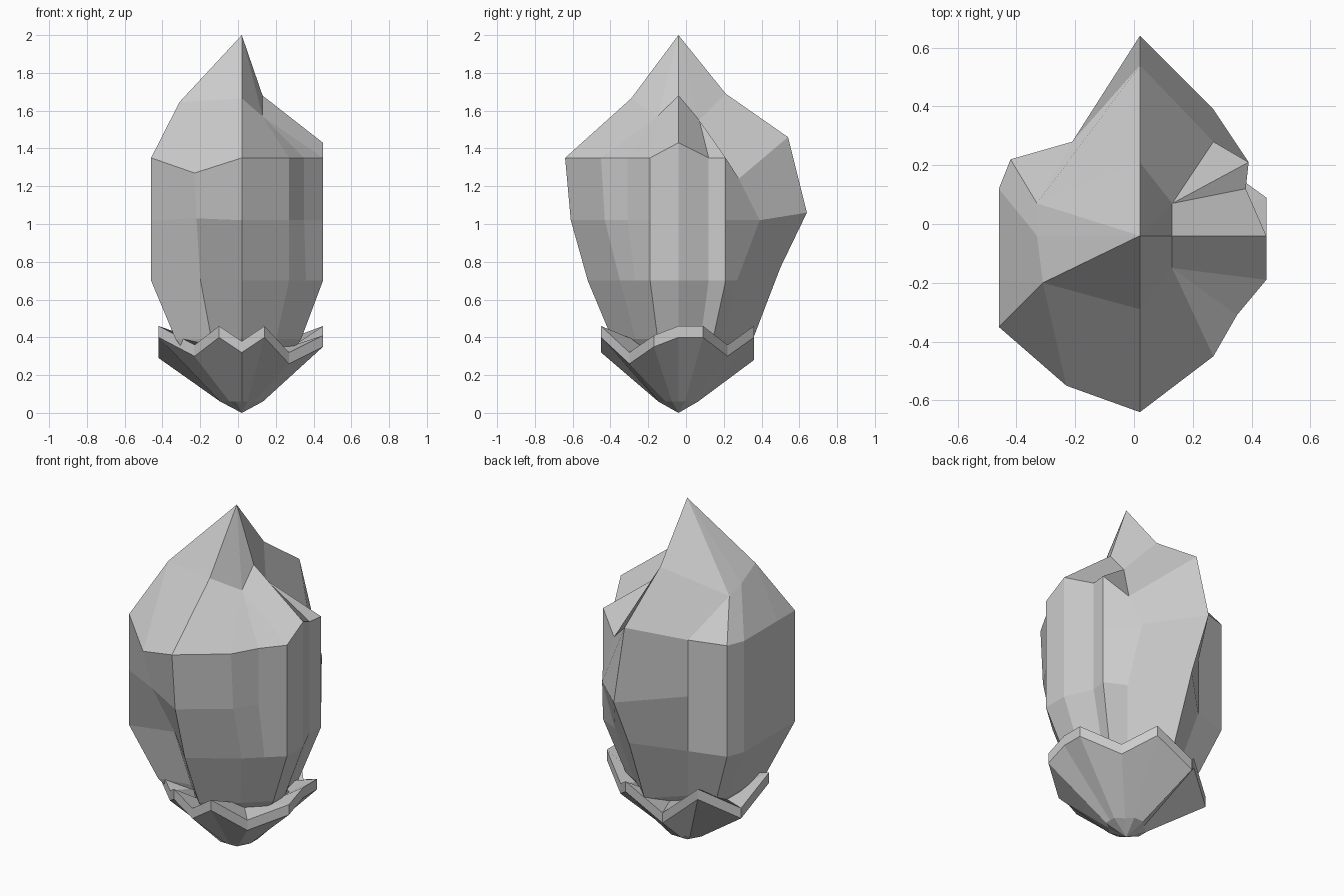
import bpy, bmesh
from mathutils import Vector

if "Cube" in bpy.data.objects:
    bpy.data.objects.remove(bpy.data.objects["Cube"])

AXIS = Vector((0.02, -0.04, 0))


def about_axis(p, k, z):
    """Point p pulled towards the stem axis by factor k, at height z."""
    return (AXIS.x + (p[0] - AXIS.x) * k, AXIS.y + (p[1] - AXIS.y) * k, z)


def loft(name, columns, closed=False):
    """Skin neighbouring columns (each listed bottom to top) with flat faces."""
    bm = bmesh.new()
    cols = [[bm.verts.new(p) for p in c] for c in columns]
    n = len(cols)
    for i in range(n if closed else n - 1):
        a, b = cols[i], cols[(i + 1) % n]
        for j in range(len(a) - 1):
            bm.faces.new((a[j], b[j], b[j + 1], a[j + 1]))
    bmesh.ops.remove_doubles(bm, verts=bm.verts, dist=0.0005)
    me = bpy.data.meshes.new(name)
    bm.to_mesh(me)
    bm.free()
    ob = bpy.data.objects.new(name, me)
    bpy.context.collection.objects.link(ob)
    return ob


def col(shoulder, edge, mid=None, low=None):
    """One petal column: tucked into the cup, belly, edge, shoulder, tip."""
    mid = mid or (edge[0], edge[1], 1.02)
    low = low or (edge[0], edge[1], 0.70)
    return [about_axis(low, 0.3, 0.12), about_axis(low, 0.73, 0.39),
            low, mid, edge, shoulder, (0.02, -0.04, 2.0)]


# shoulder points around the tip
S_FRONT = (0.02, -0.29, 1.665)
S_FR, S_R, S_BR = (0.13, -0.15, 1.57), (0.13, -0.04, 1.68), (0.13, 0.07, 1.55)
S_BACK = (0.02, 0.21, 1.69)
S_BL, S_L, S_FL = (-0.33, 0.07, 1.56), (-0.33, -0.04, 1.59), (-0.31, -0.20, 1.645)

# columns where petals meet
front_ridge = col(S_FRONT, (0.02, -0.64, 1.35), (0.02, -0.61, 1.02), (0.02, -0.52, 0.70))
right_seam = col(S_FR, (0.45, -0.19, 1.35))
notch = col(S_BR, (0.27, 0.28, 1.24), (0.27, 0.39, 1.02), (0.27, 0.27, 0.70))
back_ridge = col(S_BACK, (0.02, 0.54, 1.46), (0.02, 0.64, 1.06), (0.02, 0.50, 0.77))
left_seam = col(S_FL, (-0.46, -0.19, 1.35))

# petals, going round from the front
loft("front_right_petal", [
    front_ridge,
    col(S_FR, (0.27, -0.45, 1.35), (0.27, -0.43, 1.02), (0.27, -0.35, 0.70)),
    col(S_FR, (0.35, -0.31, 1.35), None, (0.36, -0.27, 0.70)),
    right_seam])
loft("right_petal", [
    right_seam,
    col(S_R, (0.45, -0.04, 1.43)),
    col(S_BR, (0.38, 0.12, 1.35)),
    col(S_BR, (0.39, 0.21, 1.35)),
    notch])
loft("back_right_petal", [notch, back_ridge])
loft("back_left_petal", [
    back_ridge,
    col(S_BL, (-0.21, 0.28, 1.35)),
    col(S_BL, (-0.42, 0.22, 1.35)),
    col(S_L, (-0.46, 0.12, 1.35)),
    left_seam])
loft("front_left_petal", [
    left_seam,
    col(S_FL, (-0.46, -0.35, 1.35)),
    col(S_FL, (-0.23, -0.55, 1.27), (-0.22, -0.48, 1.03), (-0.20, -0.30, 0.71)),
    front_ridge])

# leafy cup with a zigzag rim
rim = [(-0.10, -0.45, 0.46), (0.02, -0.45, 0.38), (0.14, -0.45, 0.46),
       (0.27, -0.30, 0.32), (0.45, -0.17, 0.41), (0.45, -0.04, 0.46),
       (0.45, 0.09, 0.46), (0.27, 0.22, 0.36), (0.14, 0.36, 0.46),
       (-0.10, 0.36, 0.34), (-0.23, 0.22, 0.46), (-0.42, 0.09, 0.35),
       (-0.42, -0.17, 0.46), (-0.23, -0.30, 0.36)]
loft("leaf_cup", [
    [(AXIS.x, AXIS.y, 0), about_axis(p, 0.26, 0.06), (p[0], p[1], p[2] - 0.06),
     p, about_axis(p, 0.65, 0.36)] for p in rim], closed=True)
